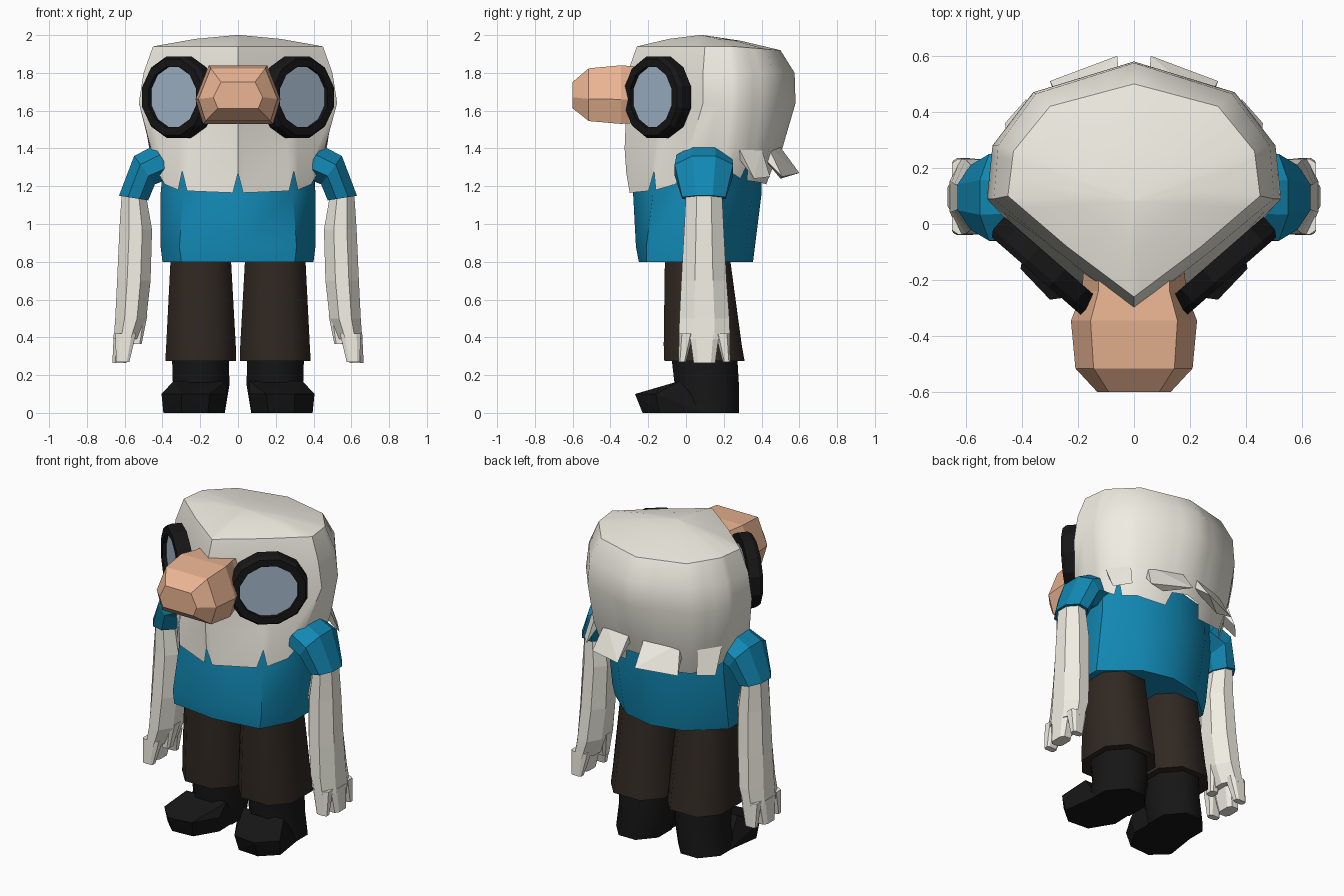
import bpy, bmesh
from math import cos, sin, pi, radians
from mathutils import Vector as V

if "Cube" in bpy.data.objects:
    bpy.data.objects.remove(bpy.data.objects["Cube"])


def material(name, r, g, b):
    m = bpy.data.materials.new(name)
    m.diffuse_color = (r, g, b, 1)
    m.use_nodes = True
    m.node_tree.nodes["Principled BSDF"].inputs["Base Color"].default_value = m.diffuse_color
    return m


HAIR = material("off_white", .87, .85, .76)
BLUE = material("blue_cloth", .006, .25, .46)
BROWN = material("brown_cloth", .03, .021, .016)
BLACK = material("black_rubber", .008, .008, .008)
SKIN = material("skin", .83, .46, .29)
GLASS = material("glass", .38, .49, .61)


def finish(name, bm, mat, mirror=False, smooth=None):
    bmesh.ops.remove_doubles(bm, verts=bm.verts, dist=1e-5)
    bmesh.ops.recalc_face_normals(bm, faces=bm.faces)
    me = bpy.data.meshes.new(name)
    bm.to_mesh(me)
    bm.free()
    me.materials.append(mat)
    ob = bpy.data.objects.new(name, me)
    bpy.context.collection.objects.link(ob)
    if mirror:
        ob.modifiers.new("mirror", "MIRROR").use_mirror_merge = False
    if smooth:
        bpy.ops.object.select_all(action='DESELECT')
        bpy.context.view_layer.objects.active = ob
        ob.select_set(True)
        bpy.ops.object.shade_smooth_by_angle(angle=radians(smooth))
    return ob


def loft(name, rings, mat, mirror=False, smooth=None, caps=(True, True), wrap=False):
    bm = bmesh.new()
    vs = [[bm.verts.new(p) for p in r] for r in rings]
    n = len(vs[0])
    pairs = list(zip(vs, vs[1:])) + ([(vs[-1], vs[0])] if wrap else [])
    for a, b in pairs:
        for k in range(n):
            j = (k + 1) % n
            bm.faces.new((a[k], a[j], b[j], b[k]))
    if caps[0]:
        bm.faces.new(vs[0])
    if caps[1]:
        bm.faces.new(vs[-1])
    return finish(name, bm, mat, mirror, smooth)


def hull(name, pts, mat, mirror=False):
    bm = bmesh.new()
    bmesh.ops.convex_hull(bm, input=[bm.verts.new(p) for p in pts])
    return finish(name, bm, mat, mirror)


def ring(inner, outer, y0, y1, c=.3):
    """Chamfered rectangle from inner (x,z) to outer (x,z), y0 to y1."""
    uv = ((c, 0), (1 - c, 0), (1, c), (1, 1 - c), (1 - c, 1), (c, 1), (0, 1 - c), (0, c))
    (xi, zi), (xo, zo) = inner, outer
    return [(xi + (xo - xi) * u, y0 + (y1 - y0) * v, zi + (zo - zi) * u) for u, v in uv]


def flat(z, x0, x1, y0, y1, c=.3):
    return ring((x0, z), (x1, z), y0, y1, c)


def both(half):
    """Close a half outline, whose ends lie on x = 0, into a full ring."""
    return half + [V((-p[0], p[1], p[2])) for p in half[-2:0:-1]]


# head: half sections from front point to back point, at rising heights
SECTIONS = [
    (1.18, [(0, -.31), (.3, -.185), (.41, -.02), (.43, .2), (.3, .38), (0, .44)]),
    (1.40, [(0, -.325), (.29, -.15), (.46, .02), (.47, .26), (.34, .44), (0, .51)]),
    (1.64, [(0, -.315), (.28, -.1), (.525, .09), (.505, .28), (.36, .47), (0, .58)]),
    (1.80, [(0, -.31), (.27, -.1), (.50, .09), (.485, .28), (.35, .465), (0, .575)]),
    (1.94, [(0, -.26), (.24, -.08), (.45, .1), (.43, .26), (.3, .42), (0, .50)]),
]


def at(sec, t):
    k = min(int(t), 4)
    return V((*V(sec[k]).lerp(V(sec[k + 1]), t - k), 0))


# jagged hair and beard hem: (position along the half section, height)
HEM = [(0, 1.27), (.09, 1.165), (.9, 1.175), (1, 1.28), (1.15, 1.18), (1.75, 1.21),
       (2, 1.29), (2.4, 1.36), (2.8, 1.32), (3, 1.28), (3.4, 1.24), (3.5, 1.33),
       (3.6, 1.23), (4, 1.22), (4.6, 1.21), (4.7, 1.29), (5, 1.3)]
low, mid = SECTIONS[0][1], SECTIONS[1][1]
hem = []
for t, z in HEM:
    p = at(low, t).lerp(at(mid, t), (z - 1.18) / .22)
    p.z = z
    hem.append(p)
rings = [both(hem)]
for z, sec in SECTIONS[1:]:
    half = [at(sec, t) for t, _ in HEM]
    for p in half:
        p.z = z - (max(0, p.y - .25) * .08 if z > 1.9 else 0)
    rings.append(both(half))
apex = V((0, .08, 2.0))
upper = [p.lerp(apex, .5) + V((0, 0, .01)) for p in rings[-1]]
rings += [upper, [apex + (p - apex) * .05 for p in upper]]
for p in rings[-1]:
    p.z = 2.0
loft("head", rings, HAIR, smooth=45, caps=(False, True))

# flared hair tufts at the nape
hull("nape_tuft", [(.05, .49, 1.42), (.26, .43, 1.42), (.05, .46, 1.38), (.26, .40, 1.36),
                   (.06, .6, 1.27), (.3, .51, 1.25), (.2, .5, 1.24)], HAIR, True)
hull("side_tuft", [(.36, .40, 1.40), (.45, .28, 1.40), (.34, .37, 1.36), (.42, .27, 1.36),
                   (.385, .445, 1.25), (.46, .36, 1.24)], HAIR, True)

# nose: six-sided block along y
NOSE = [(.155, .16), (.225, -.02), (.185, -.15), (-.185, -.15), (-.225, -.02), (-.155, .16)]
loft("nose", [[(x * sx, y, 1.68 + z * sz) for x, z in NOSE]
              for y, sx, sz in ((-.12, .8, .9), (-.24, .82, .95), (-.345, 1, 1),
                                (-.515, .93, .9), (-.6, .58, .45))], SKIN)

# goggles: angled rims with lenses
U, N, C = V((.754, .657, 0)), V((.657, -.754, 0)), V((.325, -.16, 1.672))


def disc(r, d):
    return [C + N * d + U * (1.05 * r * cos(a)) + V((0, 0, r * sin(a)))
            for a in (2 * pi * (k + .5) / 12 for k in range(12))]


loft("goggle_rim", [disc(.223, -.05), disc(.223, .012), disc(.208, .035),
                    disc(.165, .035), disc(.165, -.05)], BLACK, True, caps=(False, False), wrap=True)
loft("goggle_lens", [disc(.17, -.04), disc(.17, .012)], GLASS, True)

# torso
TORSO = [
    (.80, [(0, -.25), (.3, -.21), (.40, -.02), (.40, .14), (.2, .31), (0, .355)]),
    (.88, [(0, -.265), (.31, -.21), (.41, 0), (.405, .16), (.22, .32), (0, .365)]),
    (1.16, [(0, -.28), (.29, -.175), (.41, 0), (.405, .2), (.24, .35), (0, .4)]),
    (1.36, [(0, -.26), (.27, -.14), (.39, .03), (.40, .2), (.24, .34), (0, .4)]),
]
loft("torso", [both([V((x, y, z)) for x, y in s]) for z, s in TORSO], BLUE, smooth=45)

# sleeves and arms
loft("sleeve", [ring((.34, 1.25), (.445, 1.415), -.05, .24),
                ring((.44, 1.21), (.55, 1.36), -.06, .25),
                ring((.475, 1.125), (.63, 1.15), -.02, .21)], BLUE, True)
loft("arm", [flat(1.17, .49, .615, 0, .19), flat(.97, .455, .628, -.01, .2),
             flat(.7, .463, .64, -.025, .215), flat(.5, .485, .65, -.035, .23),
             flat(.39, .53, .658, -.038, .233)], HAIR, True)

# fingers: name, then top and tip extents in x and y
for name, top, tip, z in (
        ("front_finger", (.54, .65, -.037, .04), (.575, .645, -.04, .0), .27),
        ("middle_finger", (.56, .658, .02, .175), (.59, .665, .04, .155), .265),
        ("back_finger", (.54, .65, .155, .232), (.575, .645, .195, .235), .27),
        ("thumb", (.48, .57, .03, .13), (.51, .56, .03, .09), .365)):
    loft(name, [flat(z + .15, *top, .2), flat(z, *tip, .2)], HAIR, True)

# legs and boots
loft("trouser_leg", [flat(.275, .01, .385, -.115, .31, .25), flat(.36, .012, .38, -.118, .295, .25),
                     flat(.95, .045, .35, -.11, .215, .25)], BROWN, True, smooth=50)
loft("boot_shaft", [flat(0, .07, .365, -.06, .28), flat(.15, .045, .345, -.06, .28),
                    flat(.32, .05, .35, -.08, .27)], BLACK, True, smooth=50)
hull("boot_toe", [(.06, -.03, .17), (.34, -.03, .17), (.405, -.16, .1), (.3, -.27, .1),
                  (.15, -.25, .1), (.06, -.1, .1), (.395, -.14, 0), (.3, -.23, 0),
                  (.16, -.22, 0), (.075, -.08, 0), (.36, .1, 0), (.08, .1, 0)], BLACK, True)
